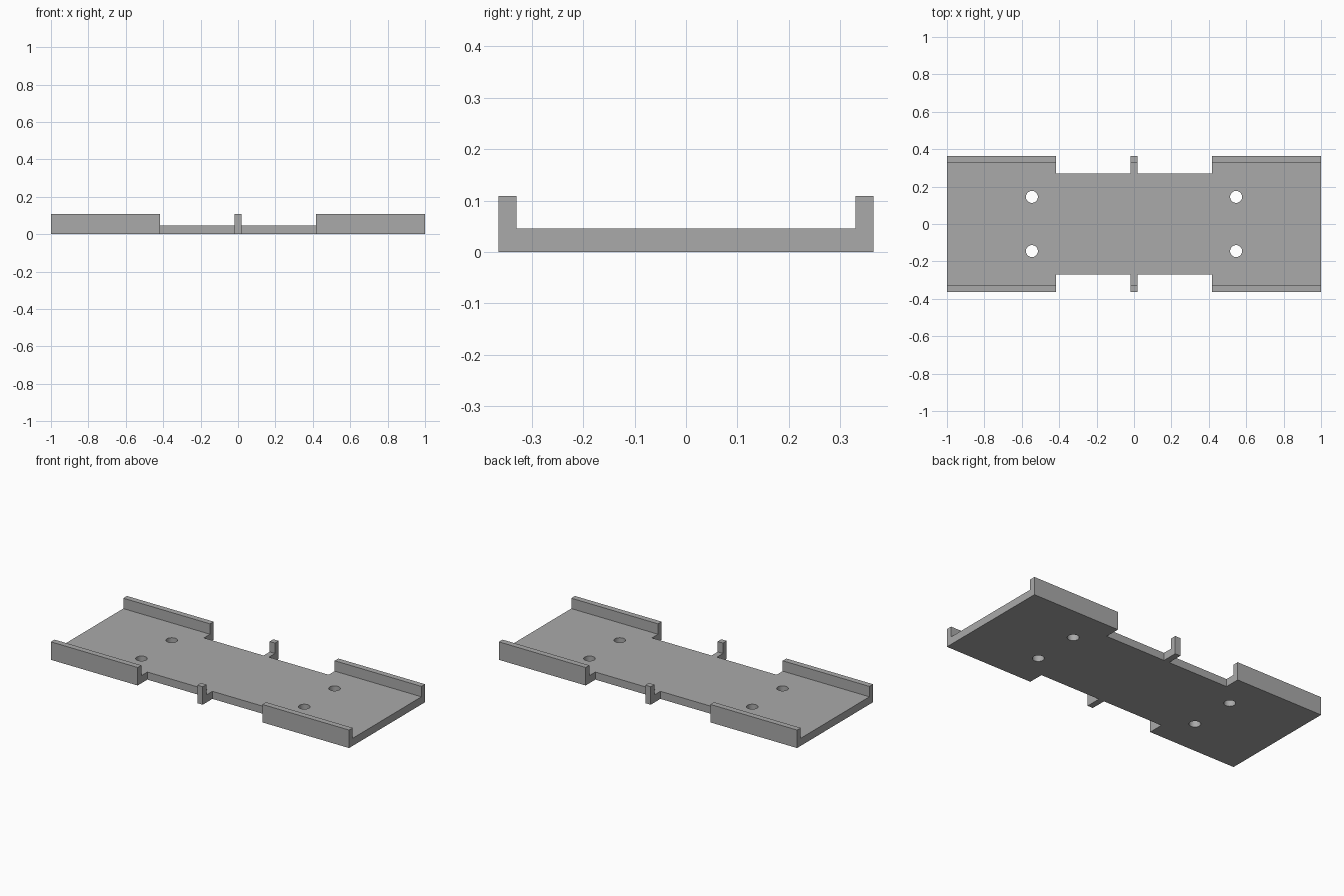
import bpy, bmesh
from mathutils import Matrix

if "Cube" in bpy.data.objects:
    bpy.data.objects.remove(bpy.data.objects["Cube"])

# Overall sizes
HALF_X, HALF_Y = 1.0, 0.364
WALL_Y = 0.329               # inner face of the side walls
FLOOR, TOP = 0.046, 0.109
NOTCH_X, NOTCH_Y = 0.418, 0.271
POST = 0.018                 # half width of the middle post
HOLE_X, HOLE_Y, HOLE_R = 0.546, 0.145, 0.032

grey = bpy.data.materials.new("plain_grey")
grey.use_nodes = True
colour = (0.4, 0.4, 0.4, 1)
grey.diffuse_color = colour
grey.node_tree.nodes["Principled BSDF"].inputs["Base Color"].default_value = colour


def make_object(name, bm):
    bmesh.ops.recalc_face_normals(bm, faces=bm.faces)
    mesh = bpy.data.meshes.new(name)
    bm.to_mesh(mesh)
    bm.free()
    mesh.materials.append(grey)
    obj = bpy.data.objects.new(name, mesh)
    bpy.context.collection.objects.link(obj)
    return obj


def add_box(bm, x0, x1, y0, y1, z0, z1):
    centre = Matrix.Translation(((x0 + x1) / 2, (y0 + y1) / 2, (z0 + z1) / 2))
    size = Matrix.Diagonal((abs(x1 - x0), abs(y1 - y0), abs(z1 - z0), 1))
    bmesh.ops.create_cube(bm, size=1, matrix=centre @ size)


# U-shaped channel: floor and side walls drawn as a profile, pulled along x
bm = bmesh.new()
half = [(HALF_Y, 0), (HALF_Y, TOP), (WALL_Y, TOP), (WALL_Y, FLOOR)]
profile = half + [(-y, z) for y, z in reversed(half)]
face = bm.faces.new([bm.verts.new((-HALF_X, y, z)) for y, z in profile])
pulled = bmesh.ops.extrude_face_region(bm, geom=[face])["geom"]
bmesh.ops.translate(bm, vec=(2 * HALF_X, 0, 0),
                    verts=[v for v in pulled if isinstance(v, bmesh.types.BMVert)])
channel = make_object("mounting_channel", bm)

# Cutters: edge notches either side of the middle posts, and screw holes
bm = bmesh.new()
for sx in (-1, 1):
    for sy in (-1, 1):
        add_box(bm, sx * POST, sx * NOTCH_X, sy * NOTCH_Y, sy * 0.5, -0.1, 0.3)
        bmesh.ops.create_cone(
            bm, cap_ends=True, segments=32, radius1=HOLE_R, radius2=HOLE_R, depth=0.4,
            matrix=Matrix.Translation((sx * HOLE_X, sy * HOLE_Y, 0)))
cutter = make_object("notch_and_hole_cutter", bm)
cutter.hide_render = True

cut = channel.modifiers.new("cut", "BOOLEAN")
cut.operation = "DIFFERENCE"
cut.solver = "EXACT"
cut.object = cutter
bpy.ops.object.select_all(action="DESELECT")
bpy.context.view_layer.objects.active = channel
channel.select_set(True)
bpy.ops.object.modifier_apply(modifier=cut.name)
bpy.data.objects.remove(cutter)

# Round hole walls, crisp edges everywhere else
bpy.ops.object.shade_smooth_by_angle()
